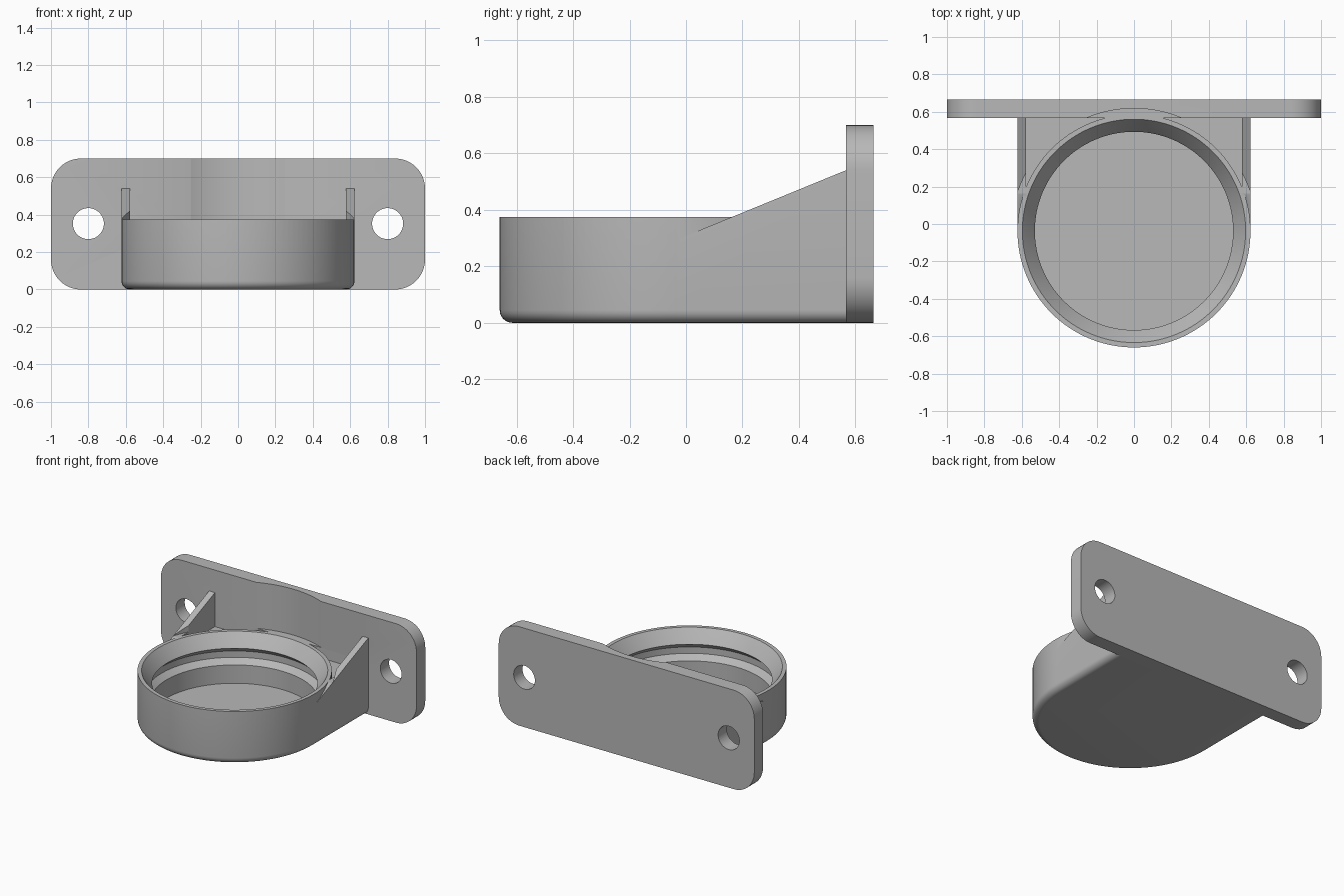
import bpy, bmesh, math

old = bpy.data.objects.get("Cube")
if old:
    bpy.data.objects.remove(old, do_unlink=True)

CUP_Y, CUP_R, RIM_Z = -0.037, 0.623, 0.375
PLATE_Y0, PLATE_Y1, PLATE_Z = 0.567, 0.665, 0.7
GUSSET_X = 0.578

grey = bpy.data.materials.new("plain grey")
grey.use_nodes = True
colour = (0.48, 0.48, 0.48, 1)
grey.diffuse_color = colour
grey.node_tree.nodes["Principled BSDF"].inputs["Base Color"].default_value = colour


def finish(name, bm):
    bmesh.ops.recalc_face_normals(bm, faces=bm.faces)
    mesh = bpy.data.meshes.new(name)
    bm.to_mesh(mesh)
    bm.free()
    mesh.materials.append(grey)
    obj = bpy.data.objects.new(name, mesh)
    bpy.context.collection.objects.link(obj)
    return obj


def arc(cx, cy, r, start, end, steps):
    angles = [math.radians(start + (end - start) * i / steps) for i in range(steps + 1)]
    return [(cx + r * math.cos(a), cy + r * math.sin(a)) for a in angles]


def prism(name, outline, axis, lo, hi, round_if=None, radius=0.045):
    """Extrude a 2D outline along an axis, rounding any chosen edges."""
    place = {"x": lambda p, t: (t, p[0], p[1]),
             "y": lambda p, t: (p[0], t, p[1]),
             "z": lambda p, t: (p[0], p[1], t)}[axis]
    bm = bmesh.new()
    low = [bm.verts.new(place(p, lo)) for p in outline]
    high = [bm.verts.new(place(p, hi)) for p in outline]
    bm.faces.new(low)
    bm.faces.new(high)
    for i in range(len(low)):
        j = (i + 1) % len(low)
        bm.faces.new((low[i], low[j], high[j], high[i]))
    bmesh.ops.recalc_face_normals(bm, faces=bm.faces)
    if round_if:
        edges = [e for e in bm.edges if round_if(*e.verts)]
        bmesh.ops.bevel(bm, geom=edges, offset=radius, segments=6,
                        profile=0.5, affect="EDGES")
    return finish(name, bm)


def lathe(name, profile, steps=128):
    """Turn a closed profile, from axis to axis, around the cup's centre line."""
    bm = bmesh.new()
    verts = [bm.verts.new((r, CUP_Y, z)) for r, z in profile]
    edges = [bm.edges.new(pair) for pair in zip(verts, verts[1:])]
    bmesh.ops.spin(bm, geom=verts + edges, cent=(0, CUP_Y, 0), axis=(0, 0, 1),
                   angle=math.tau, steps=steps)
    bmesh.ops.remove_doubles(bm, verts=bm.verts, dist=0.0001)
    return finish(name, bm)


def cut(obj, tool):
    mod = obj.modifiers.new("cut", "BOOLEAN")
    mod.operation = "DIFFERENCE"
    mod.solver = "EXACT"
    mod.object = tool
    bpy.context.view_layer.objects.active = obj
    bpy.ops.object.modifier_apply(modifier=mod.name)


# Cup block: round front running straight back to the plate, rounded underneath
outline = arc(0, CUP_Y, CUP_R, 180, 360, 64) + [(CUP_R, PLATE_Y0), (-CUP_R, PLATE_Y0)]
cup = prism("cup_with_gussets", outline, "z", 0, 0.65,
            lambda a, b: a.co.z == b.co.z == 0 and min(a.co.y, b.co.y) < PLATE_Y0 - 0.01)

# Tools for the sloped gusset tops and the pocket between them, sparing the cup wall
cup_guard = prism("cup_guard", arc(0, CUP_Y, CUP_R, 0, 357.1875, 127), "z", -0.5, 1.5)
slope = prism("slope_cutter", [(-0.02, 0.3), (0.7, 0.595), (0.7, 1), (-0.02, 1)], "x", -1, 1)
pocket = prism("pocket_cutter", [(0, 0.3), (0.7, 0.3), (0.7, 1.1), (0, 1.1)],
               "x", -GUSSET_X, GUSSET_X)
for tool in (slope, pocket):
    cut(tool, cup_guard)

# Clearance above the rim, and the stepped inside of the cup
clearance = lathe("clearance_cutter", [(0, RIM_Z), (0.655, RIM_Z), (0.655, 1), (0, 1)])
cavity = lathe("cavity_cutter", [
    (0, 0.035), (0.535, 0.035), (0.535, 0.165), (0.575, 0.2), (0.575, 0.245),
    (0.53, 0.285), (0.54, 0.3), (0.597, RIM_Z), (0.597, 0.45), (0, 0.45)])
for tool in (slope, pocket, clearance, cavity):
    cut(cup, tool)

# Wall plate with rounded corners, two screw holes and the clearance hollow
corner = 0.16
outline = []
for cx, cz, start in ((1 - corner, PLATE_Z - corner, 0), (corner - 1, PLATE_Z - corner, 90),
                      (corner - 1, corner, 180), (1 - corner, corner, 270)):
    outline += arc(cx, cz, corner, start, start + 90, 12)
plate = prism("wall_plate", outline, "y", PLATE_Y0, PLATE_Y1)
holes = [prism("hole_cutter", arc(x, 0.352, 0.083, 0, 352.5, 47), "y", 0.4, 0.8)
         for x in (-0.8, 0.8)]
for tool in holes + [clearance]:
    cut(plate, tool)

for tool in [cup_guard, slope, pocket, clearance, cavity] + holes:
    bpy.data.objects.remove(tool, do_unlink=True)

# Smooth the curves and keep the creases crisp
bpy.ops.object.select_all(action="DESELECT")
for obj in (cup, plate):
    obj.select_set(True)
    bpy.context.view_layer.objects.active = obj
bpy.ops.object.shade_smooth_by_angle(angle=math.radians(25))
